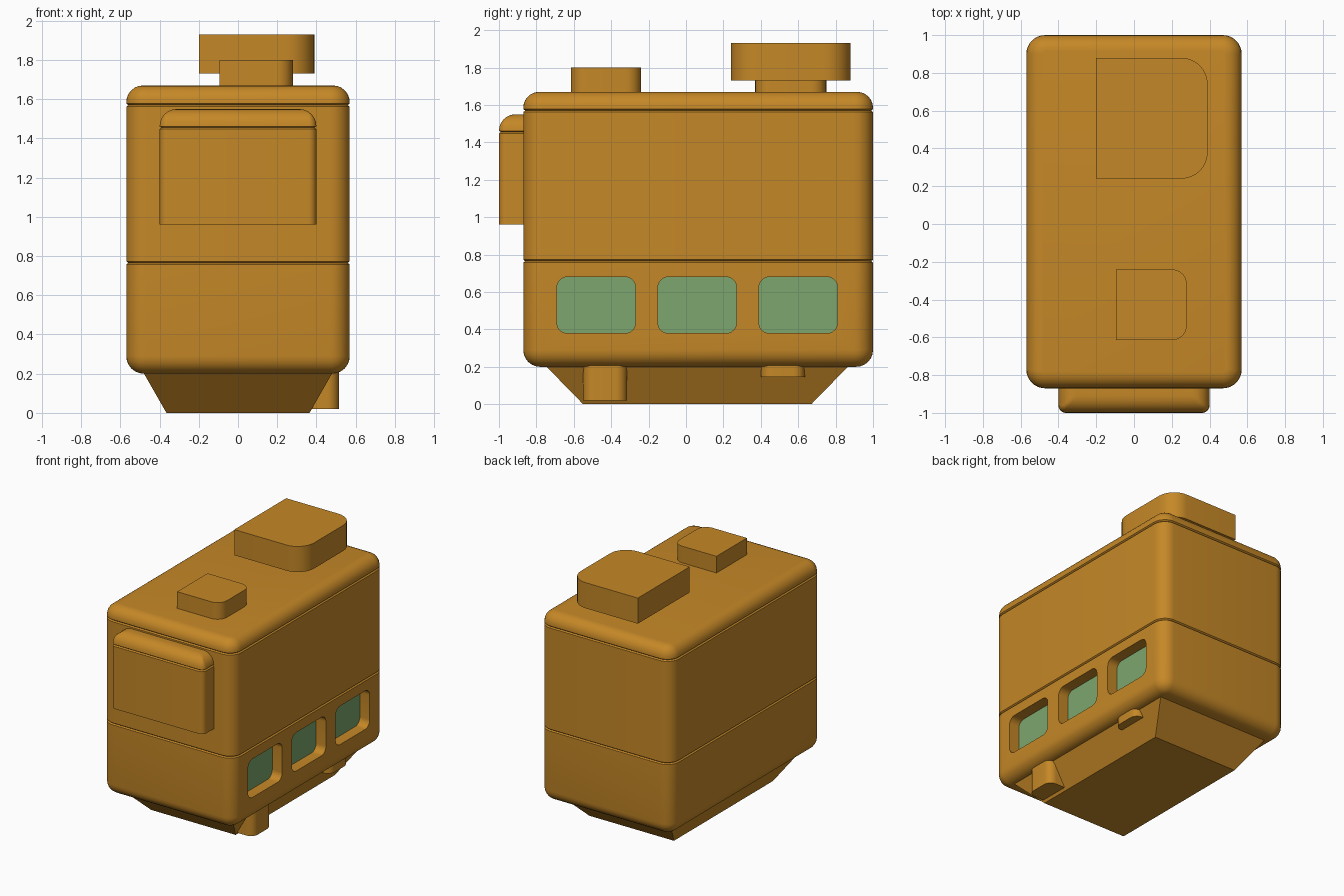
import bpy, bmesh
from math import sin, cos, pi, radians
from mathutils import Matrix

old = bpy.data.objects.get("Cube")
if old:
    bpy.data.objects.remove(old, do_unlink=True)


def material(name, rgb):
    m = bpy.data.materials.new(name)
    m.use_nodes = True
    m.diffuse_color = (*rgb, 1)
    m.node_tree.nodes["Principled BSDF"].inputs["Base Color"].default_value = (*rgb, 1)
    return m


ORANGE = material("ochre_orange", (0.56, 0.245, 0.02))
GREEN = material("window_green", (0.2, 0.38, 0.155))


def outline(x0, x1, y0, y1, r_left, r_right, seg=8):
    """Rounded rectangle with separate radii at its -x and +x corners."""
    pts = []
    corners = ((x1, y1, r_right, 1, 1), (x0, y1, r_left, -1, 1),
               (x0, y0, r_left, -1, -1), (x1, y0, r_right, 1, -1))
    for k, (cx, cy, r, sx, sy) in enumerate(corners):
        n = seg if r > 0 else 0
        for i in range(n + 1):
            a = pi / 2 * (k + (i / n if n else 0))
            pts.append((cx - sx * r + r * cos(a), cy - sy * r + r * sin(a)))
    return pts


def loft(name, box, levels, r_left=0.0, r_right=0.0, matrix=None):
    """Stack rounded rectangles; each level is (z, inset)."""
    x0, x1, y0, y1 = box
    bm = bmesh.new()
    rings = []
    for z, d in levels:
        rl = max(r_left - d, 0.015) if r_left else 0
        rr = max(r_right - d, 0.015) if r_right else 0
        pts = outline(x0 + d, x1 - d, y0 + d, y1 - d, rl, rr)
        rings.append([bm.verts.new((x, y, z)) for x, y in pts])
    for a, b in zip(rings, rings[1:]):
        for i in range(len(a)):
            j = (i + 1) % len(a)
            bm.faces.new((a[i], a[j], b[j], b[i]))
    bm.faces.new(rings[0][::-1])
    bm.faces.new(rings[-1])
    if matrix:
        bm.transform(matrix)
    bmesh.ops.recalc_face_normals(bm, faces=bm.faces)
    me = bpy.data.meshes.new(name)
    bm.to_mesh(me)
    bm.free()
    ob = bpy.data.objects.new(name, me)
    bpy.context.collection.objects.link(ob)
    me.materials.append(ORANGE)
    return ob


def activate(ob):
    bpy.ops.object.select_all(action="DESELECT")
    ob.select_set(True)
    bpy.context.view_layer.objects.active = ob


def smooth(ob):
    activate(ob)
    bpy.ops.object.shade_smooth_by_angle(angle=radians(30))


def rounded_top(z, r, steps=6):
    return [(z - r + r * sin(pi / 2 * i / steps), r - r * cos(pi / 2 * i / steps))
            for i in range(steps + 1)]


def rounded_bottom(z, r):
    return [(2 * z - h, d) for h, d in rounded_top(z, r)][::-1]


def groove(z):
    return [(z - 0.008, 0), (z, 0.01), (z + 0.008, 0)]


# Main body with two seams and rounded top and bottom rims
body = loft("body", (-0.57, 0.57, -0.87, 1.0),
            rounded_bottom(0.2, 0.09) + groove(0.765) + groove(1.57) + rounded_top(1.67, 0.085),
            0.1, 0.1)

# Recessed windows along the +x side
PANE_X = 0.485
turn = Matrix(((0, 0, 1, 0), (1, 0, 0, 0), (0, 1, 0, 0), (0, 0, 0, 1)))
for i in range(3):
    y = -0.48 + 0.54 * i
    cutter = loft("window_cutter", (y - 0.21, y + 0.21, 0.38, 0.68),
                  [(PANE_X, 0), (0.7, 0)], 0.055, 0.055, turn)
    activate(body)
    mod = body.modifiers.new("window", "BOOLEAN")
    mod.operation = "DIFFERENCE"
    mod.solver = "EXACT"
    mod.object = cutter
    bpy.ops.object.modifier_apply(modifier=mod.name)
    bpy.data.objects.remove(cutter, do_unlink=True)

body.data.materials.clear()
body.data.materials.append(ORANGE)
body.data.materials.append(GREEN)
for p in body.data.polygons:
    pane = p.normal.x > 0.9 and abs(p.center.x - PANE_X) < 0.005
    p.material_index = 1 if pane else 0
smooth(body)

# Tapered underside
base = loft("tapered_base", (-0.485, 0.485, -0.755, 0.875), [(0.2, 0), (0.21, 0)])
for v in base.data.vertices:
    if v.co.z < 0.205:
        v.co.x *= 0.365 / 0.485
        v.co.y = 0.06 + (v.co.y - 0.06) * 0.61 / 0.815
        v.co.z = 0

# Front box with a rounded lid
smooth(loft("front_box", (-0.4, 0.4, -1.0, -0.75),
            [(0.96, 0)] + groove(1.455) + rounded_top(1.55, 0.088), 0.04, 0.04))

# Roof blocks, rounded on the +x side
smooth(loft("roof_button", (-0.095, 0.28, -0.615, -0.24), [(1.64, 0), (1.8, 0)], 0, 0.08))
smooth(loft("roof_neck", (-0.095, 0.28, 0.37, 0.75), [(1.64, 0), (1.74, 0)], 0, 0.08))
smooth(loft("roof_block", (-0.2, 0.39, 0.24, 0.88), [(1.73, 0), (1.93, 0)], 0, 0.14))

# Pegs under the +x side
smooth(loft("front_peg", (0.3, 0.515, -0.55, -0.315), [(0.02, 0), (0.26, 0)], 0, 0.06))
smooth(loft("rear_peg", (0.3, 0.515, 0.4, 0.635), [(0.145, 0), (0.26, 0)], 0, 0.06))
